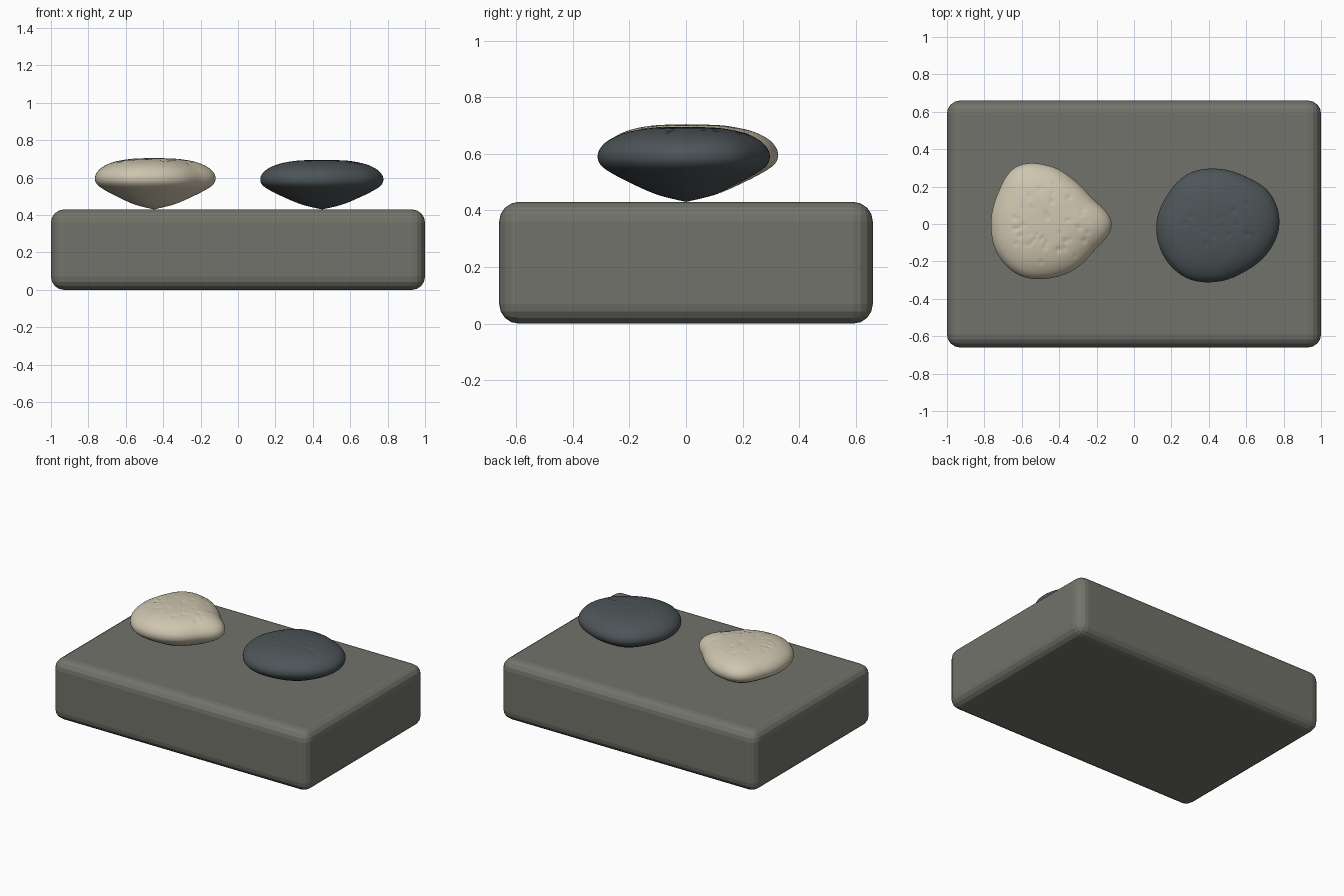
import bpy, bmesh, math, random
from mathutils import Vector

cube = bpy.data.objects.get("Cube")
if cube:
    bpy.data.objects.remove(cube, do_unlink=True)


def material(name, rgb):
    mat = bpy.data.materials.new(name)
    mat.use_nodes = True
    mat.diffuse_color = (*rgb, 1)
    mat.node_tree.nodes["Principled BSDF"].inputs["Base Color"].default_value = (*rgb, 1)
    return mat


def add_object(name, bm, mat):
    bmesh.ops.recalc_face_normals(bm, faces=bm.faces)
    mesh = bpy.data.meshes.new(name)
    bm.to_mesh(mesh)
    bm.free()
    mesh.materials.append(mat)
    obj = bpy.data.objects.new(name, mesh)
    bpy.context.collection.objects.link(obj)
    return obj


def spline(a, b, c, d, t):
    """Smooth curve from b to c, with a and d as neighbours."""
    return b + 0.5 * t * (c - a + t * (2*a - 5*b + 4*c - d + t * (3*(b - c) + d - a)))


# Half-section of a stone: fraction of outline radius, height over the slab
SECTION = [Vector(p) for p in (
    (0, 0), (.33, .026), (.65, .07), (.86, .105), (.965, .13), (1, .157),
    (.975, .187), (.88, .217), (.7, .243), (.45, .259), (.2, .264), (0, .265))]
SEGMENTS = 144
STEPS = 7


def outline_radius(outline, angle):
    n = len(outline)
    f = angle / math.tau * n
    i = int(f)
    return spline(*(outline[(i + k) % n] for k in (-1, 0, 1, 2)), f - i)


def section_points():
    last = len(SECTION) - 1
    points = []
    for i in range(last):
        near = [SECTION[min(max(i + k, 0), last)] for k in (-1, 0, 1, 2)]
        points += [spline(*near, s / STEPS) for s in range(STEPS)]
    return points[1:]


def stone(name, centre, outline, height, pit_count, seed, mat):
    rng = random.Random(seed)
    bm = bmesh.new()
    base = Vector((*centre, SLAB_TOP))
    angles = [math.tau * s / SEGMENTS for s in range(SEGMENTS)]
    radii = [outline_radius(outline, a) for a in angles]
    rings = [[bm.verts.new((p.x * r * math.cos(a), p.x * r * math.sin(a), p.y * height))
              for a, r in zip(angles, radii)] for p in section_points()]
    tip = bm.verts.new((0, 0, 0))
    crown = bm.verts.new((0, 0, SECTION[-1].y * height))
    for s in range(SEGMENTS):
        t = (s + 1) % SEGMENTS
        bm.faces.new((tip, rings[0][t], rings[0][s]))
        bm.faces.new((crown, rings[-1][s], rings[-1][t]))
        for low, high in zip(rings, rings[1:]):
            bm.faces.new((low[s], low[t], high[t], high[s]))

    # Small weathered pits scattered over the crown
    pits = []
    for _ in range(pit_count):
        a, d = rng.uniform(0, math.tau), 0.22 * math.sqrt(rng.random())
        pits.append((d * math.cos(a), d * math.sin(a), rng.uniform(.007, .013)))
    for v in bm.verts:
        if v.co.z > 0.2:
            x, y = v.co.xy
            v.co.z -= sum(0.45 * w * math.exp(-((x - px)**2 + (y - py)**2) / w**2)
                          for px, py, w in pits)
    bmesh.ops.translate(bm, verts=bm.verts, vec=base)
    obj = add_object(name, bm, mat)
    obj.data.shade_smooth()
    return obj


# Rounded slab
SLAB_TOP = 0.43
bm = bmesh.new()
bmesh.ops.create_cube(bm, size=1)
bmesh.ops.scale(bm, verts=bm.verts, vec=(2, 1.32, SLAB_TOP))
bmesh.ops.translate(bm, verts=bm.verts, vec=(0, 0, SLAB_TOP / 2))
slab = add_object("slab", bm, material("warm grey slab", (.17, .17, .145)))
bevel = slab.modifiers.new("rounded edges", "BEVEL")
bevel.width = 0.07
bevel.segments = 4

# Two stones, outlines given as radii every 30 degrees from +x
stone("pale_stone", (-.45, 0),
      (.33, .267, .268, .31, .354, .322, .315, .322, .318, .29, .276, .278),
      1.035, 42, 3, material("pale sand stone", (.62, .56, .43)))
stone("dark_stone", (.45, 0),
      (.327, .322, .293, .295, .312, .313, .33, .338, .334, .308, .292, .307),
      1.0, 18, 8, material("charcoal stone", (.075, .09, .097)))
